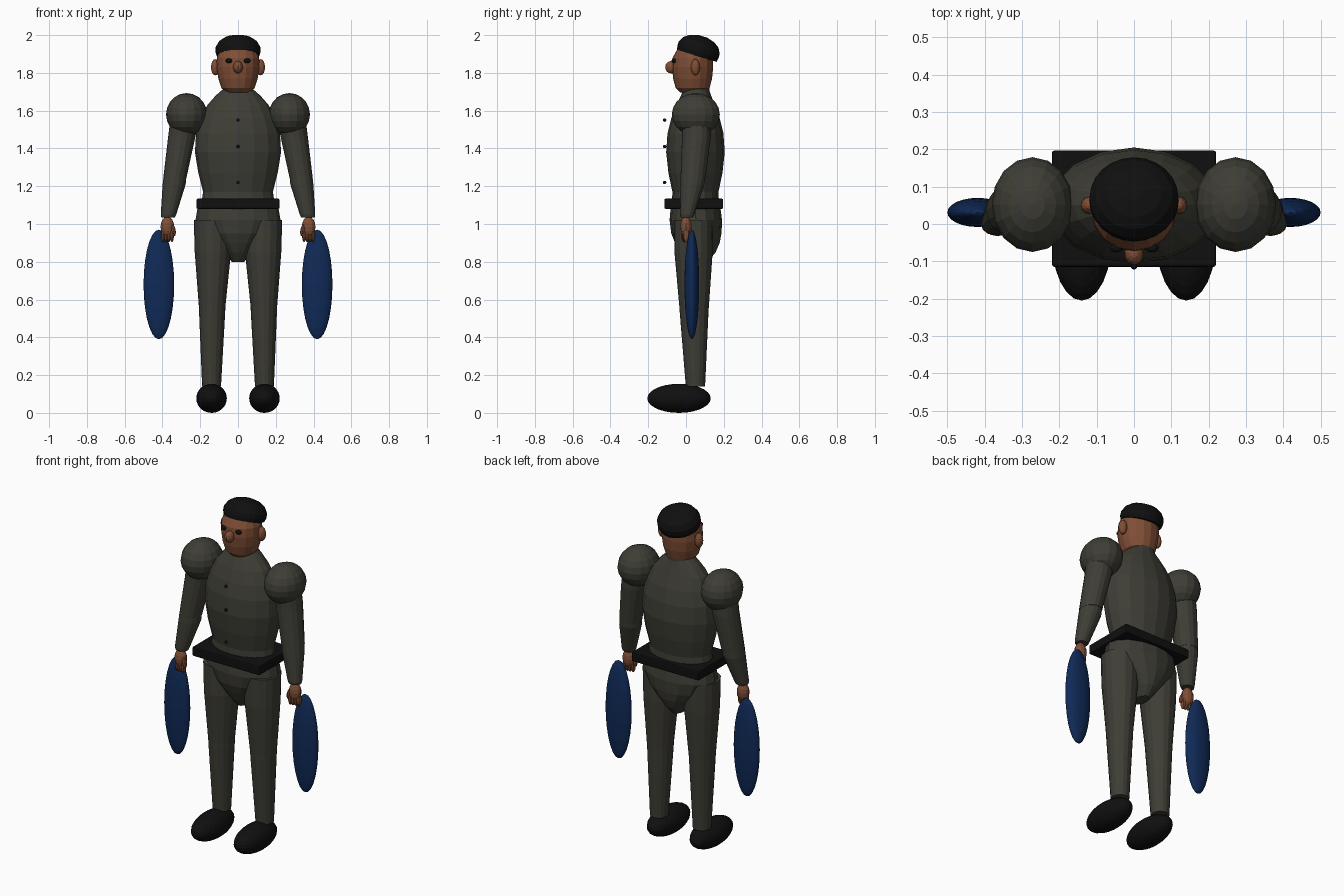
import bpy, bmesh, math
from mathutils import Matrix, Vector


def material(name, rgb):
    m = bpy.data.materials.new(name)
    m.diffuse_color = (*rgb, 1)
    return m


CLOTH = material("dark olive cloth", (0.048, 0.047, 0.036))
SKIN = material("brown skin", (0.215, 0.076, 0.036))
BLACK = material("black", (0.005, 0.005, 0.005))
BLUE = material("navy blue", (0.005, 0.023, 0.095))


def finish(bm, name, mat):
    bmesh.ops.recalc_face_normals(bm, faces=bm.faces)
    mesh = bpy.data.meshes.new(name)
    bm.to_mesh(mesh)
    bm.free()
    mesh.materials.append(mat)
    ob = bpy.data.objects.new(name, mesh)
    bpy.context.collection.objects.link(ob)
    return ob


def loft(name, mat, rings, n=16, matrix=None):
    """Closed tube through elliptical rings (x, y, z, rx, ry)."""
    bm = bmesh.new()
    loops = []
    for x, y, z, rx, ry in rings:
        loops.append([bm.verts.new((x + rx * math.cos(2 * math.pi * i / n),
                                    y + ry * math.sin(2 * math.pi * i / n), z))
                      for i in range(n)])
    for a, b in zip(loops, loops[1:]):
        for i in range(n):
            j = (i + 1) % n
            bm.faces.new((a[i], a[j], b[j], b[i]))
    bm.faces.new(loops[0])
    bm.faces.new(loops[-1])
    if matrix:
        bm.transform(matrix)
    return finish(bm, name, mat)


def ball(name, mat, loc, radii, u=16, v=10, tilt=0):
    """Ellipsoid, optionally tilted sideways."""
    bm = bmesh.new()
    bmesh.ops.create_uvsphere(bm, u_segments=u, v_segments=v, radius=1)
    bm.transform(Matrix.Translation(Vector(loc)) @ Matrix.Rotation(tilt, 4, 'Y')
                 @ Matrix.Diagonal((*radii, 1)))
    return finish(bm, name, mat)


# Torso, collar and pelvis
loft("torso", CLOTH, [
    (0, .05, 1.10, .195, .125), (0, .05, 1.17, .185, .122), (0, .05, 1.27, .21, .143),
    (0, .05, 1.38, .228, .155), (0, .05, 1.48, .222, .148), (0, .05, 1.56, .198, .128),
    (0, .05, 1.63, .162, .102), (0, .053, 1.68, .118, .08), (0, .055, 1.715, .078, .066)])
loft("collar", CLOTH, [(0, .057, 1.685, .078, .068), (0, .057, 1.722, .074, .068)])
loft("pelvis", CLOTH, [
    (0, .05, 1.10, .212, .13), (0, .052, 1.02, .225, .139), (0, .055, .95, .18, .133),
    (0, .06, .90, .125, .118), (0, .062, .85, .075, .095), (0, .06, .80, .033, .055)])

# Belt
bm = bmesh.new()
bmesh.ops.create_cube(bm, size=1)
bm.transform(Matrix.Translation((0, .041, 1.107)) @ Matrix.Diagonal((.44, .312, .054, 1)))
belt = finish(bm, "belt", BLACK)
bevel = belt.modifiers.new("bevel", 'BEVEL')
bevel.width = .007
bevel.segments = 2

# Buttons down the chest
for i, z in enumerate((1.22, 1.41, 1.55)):
    ball(f"button_{i}", BLACK, (0, -.113, z), (.009, .009, .009), 10, 6)

# Head, nose and hair
loft("neck", SKIN, [(0, .055, 1.66, .066, .06), (0, .055, 1.75, .066, .06)])
loft("head", SKIN, [
    (0, .035, 1.695, .06, .065), (0, .035, 1.72, .088, .09), (0, .035, 1.77, .104, .103),
    (0, .035, 1.83, .114, .109), (0, .036, 1.88, .112, .107), (0, .045, 1.93, .096, .088),
    (0, .05, 1.965, .05, .045)])
ball("nose", SKIN, (0, -.078, 1.83), (.026, .032, .033), 12, 8)
loft("hair", BLACK, [
    (0, 0, -.010, .113, .109), (0, 0, .012, .12, .114), (0, 0, .036, .119, .113),
    (0, 0, .065, .102, .097), (0, 0, .085, .073, .069), (0, 0, .098, .025, .024)], 24,
    Matrix.Translation((0, .06, 1.9)) @ Matrix.Rotation(math.radians(-17), 4, 'X'))

# Paired parts
for side, s in (("left", 1), ("right", -1)):
    ball(f"ear_{side}", SKIN, (s * .12, .05, 1.83), (.023, .024, .043), 12, 8)
    ball(f"eye_{side}", BLACK, (s * .048, -.064, 1.864), (.018, .012, .013), 12, 8)

    # Arm
    ball(f"shoulder_{side}", CLOTH, (s * .272, .052, 1.58), (.109, .127, .113), 16, 10)
    loft(f"upper_arm_{side}", CLOTH, [
        (s * .285, .055, 1.54, .075, .078), (s * .298, .055, 1.46, .072, .076),
        (s * .335, .037, 1.24, .061, .066)])
    loft(f"forearm_{side}", CLOTH, [
        (s * .334, .037, 1.25, .06, .064), (s * .338, .034, 1.21, .061, .064),
        (s * .368, .006, 1.05, .041, .038), (s * .37, .005, 1.035, .036, .033)])

    # Hand
    ball(f"palm_{side}", SKIN, (s * .374, 0, .985), (.036, .03, .055), 12, 8)
    for i in range(4):
        ball(f"finger_{i}_{side}", SKIN, (s * (.35 + .016 * i), -.008 + .003 * i, .94),
             (.011, .018, .037), 8, 6)
    ball(f"thumb_{side}", SKIN, (s * .342, -.012, .968), (.012, .014, .032), 8, 6, s * .2)

    # Blue oval hanging from the hand
    ball(f"blue_oval_{side}", BLUE, (s * .419, .031, .68), (.081, .039, .29), 24, 14)

    # Leg and shoe
    loft(f"thigh_{side}", CLOTH, [
        (s * .135, .04, 1.02, .099, .102), (s * .133, .04, .85, .096, .101),
        (s * .137, .043, .56, .07, .078)])
    loft(f"shin_{side}", CLOTH, [
        (s * .137, .043, .58, .071, .079), (s * .137, .043, .53, .069, .076),
        (s * .14, .05, .14, .05, .051)])
    ball(f"shoe_{side}", BLACK, (s * .14, -.037, .077), (.081, .168, .077), 24, 14)
